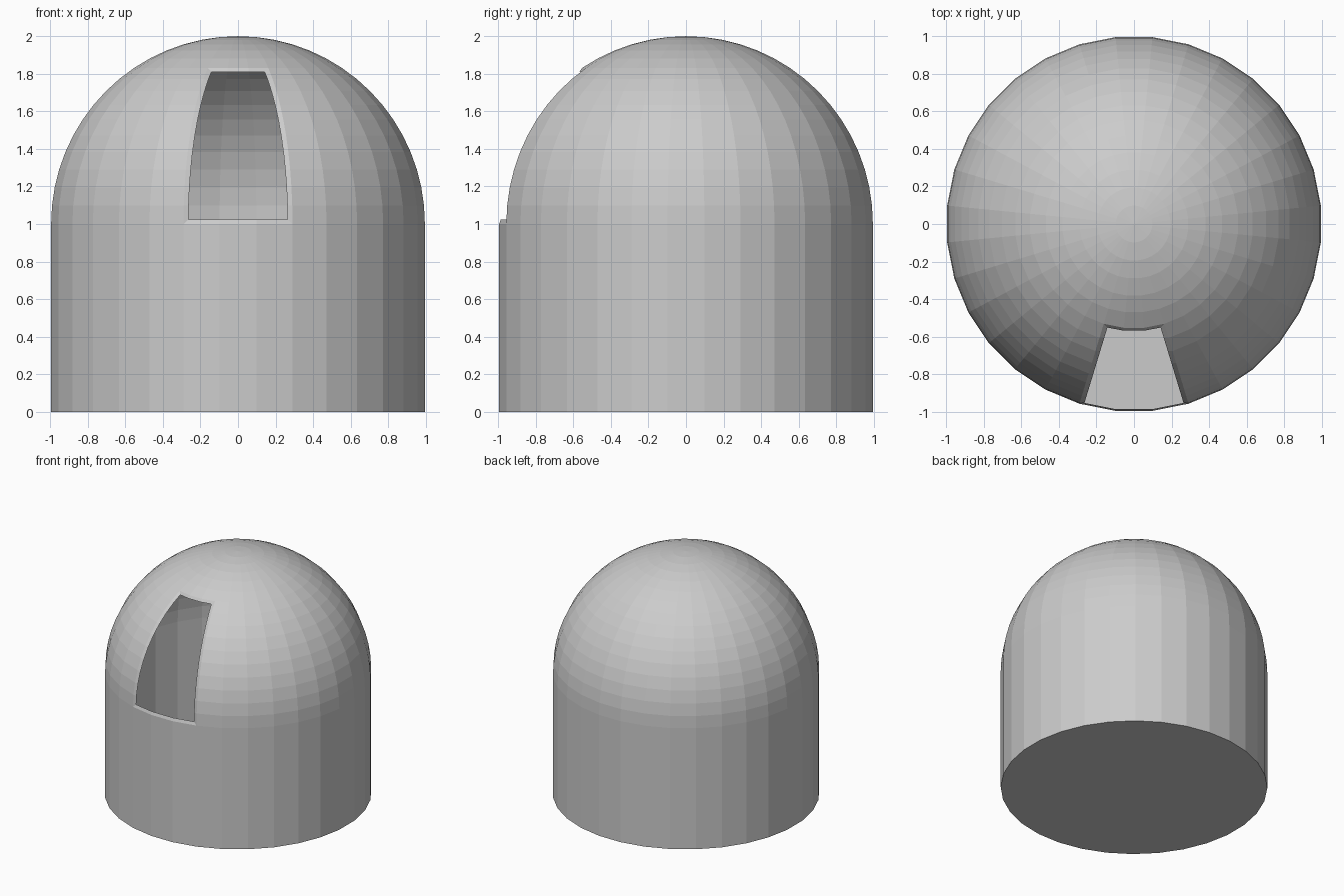
import bpy
import bmesh
from math import sin, cos, pi, atan2, radians

old = bpy.data.objects.get("Cube")
if old:
    bpy.data.objects.remove(old, do_unlink=True)

SEGMENTS = 32
RINGS = 16
WINDOW_RINGS = 10

grey = bpy.data.materials.new("plain_grey")
grey.use_nodes = True
colour = (0.6, 0.6, 0.6, 1)
grey.diffuse_color = colour
grey.node_tree.nodes["Principled BSDF"].inputs["Base Color"].default_value = colour

# Profile from the floor centre, up the wall and over the dome, turned from half a facet
start = pi / SEGMENTS
profile = [(0, 0), (1, 0)]
for i in range(RINGS + 1):
    a = i * pi / 2 / RINGS
    profile.append((cos(a), 1 + sin(a)))

bm = bmesh.new()
verts = [bm.verts.new((r * cos(start), r * sin(start), z)) for r, z in profile]
edges = [bm.edges.new(pair) for pair in zip(verts, verts[1:])]
bmesh.ops.spin(bm, geom=verts + edges, cent=(0, 0, 0), axis=(0, 0, 1),
               angle=2 * pi, steps=SEGMENTS, use_merge=False)
bmesh.ops.remove_doubles(bm, verts=bm.verts[:], dist=0.0005)
bmesh.ops.recalc_face_normals(bm, faces=bm.faces[:])

# Window opening: three facets wide at the front, framed by a narrow sunken lip
top = 1 + sin(WINDOW_RINGS * pi / 2 / RINGS)


def in_window(face):
    c = face.calc_center_median()
    return 1 < c.z < top and abs(atan2(c.x, -c.y)) < radians(16)


window = [f for f in bm.faces if in_window(f)]
bmesh.ops.inset_region(bm, faces=window, thickness=0.025, depth=-0.008,
                       use_even_offset=True, use_boundary=True)
bmesh.ops.delete(bm, geom=window, context='FACES')

mesh = bpy.data.meshes.new("domed_tower")
bm.to_mesh(mesh)
bm.free()
mesh.materials.append(grey)
tower = bpy.data.objects.new("domed_tower", mesh)
bpy.context.collection.objects.link(tower)
